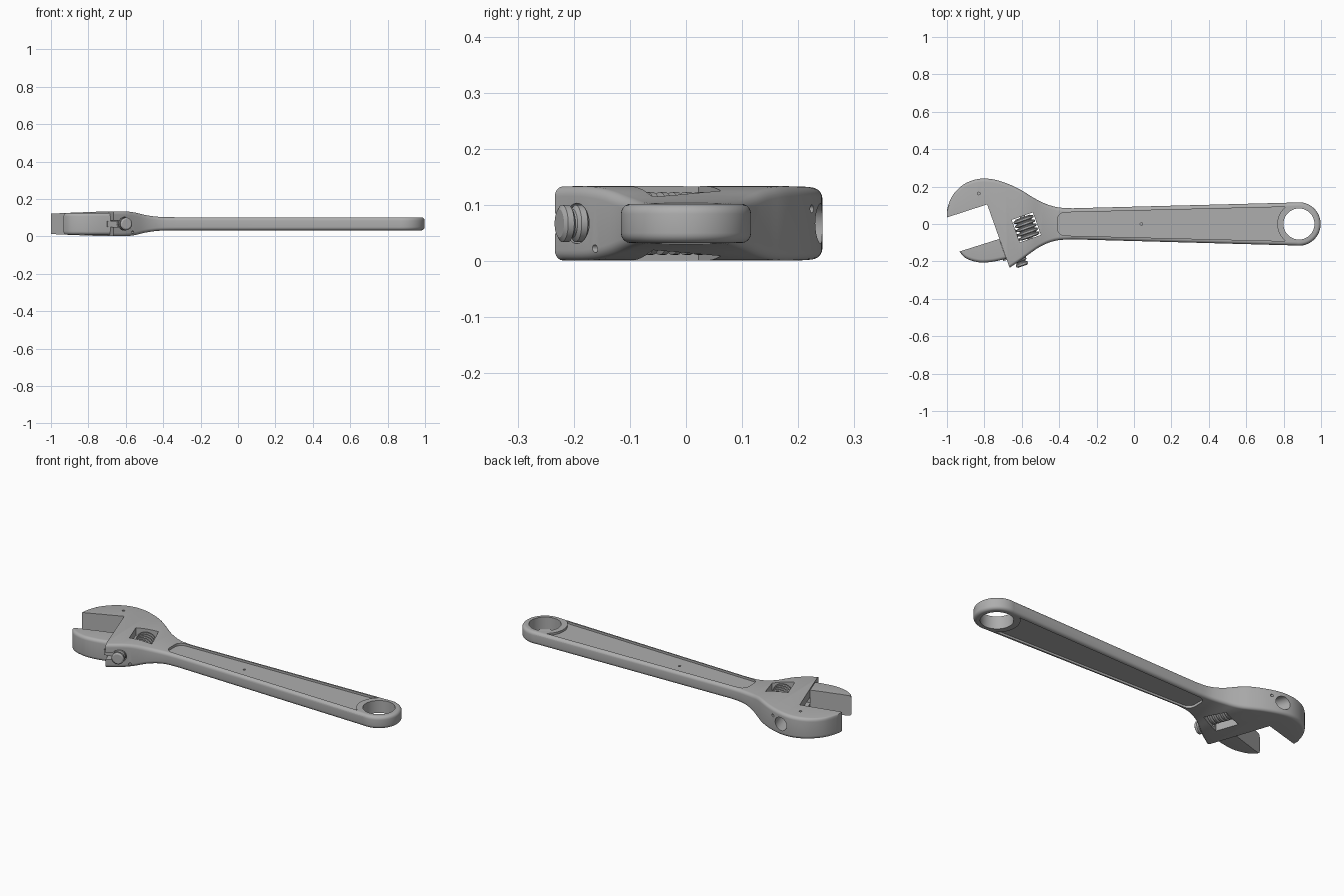
import bpy, bmesh, math
from mathutils import Vector, Matrix

if "Cube" in bpy.data.objects:
    bpy.data.objects.remove(bpy.data.objects["Cube"])

steel = bpy.data.materials.new("steel_grey")
steel.use_nodes = True
GREY = (0.42, 0.42, 0.42, 1)
steel.diffuse_color = GREY
steel.node_tree.nodes["Principled BSDF"].inputs["Base Color"].default_value = GREY

MID = 0.067                                   # height of the middle plane
THROAT = Vector((-0.785, 0.105))              # inner corner of the fixed jaw
TILT = math.radians(19.5)
SLIDE = Vector((math.sin(TILT), -math.cos(TILT)))   # direction the jaw slides
INTO = Vector((math.cos(TILT), math.sin(TILT)))     # from slide edge into head


def local(u, v):
    return THROAT + SLIDE * u + INTO * v


def finish(name, bm):
    bmesh.ops.recalc_face_normals(bm, faces=bm.faces)
    mesh = bpy.data.meshes.new(name)
    bm.to_mesh(mesh)
    bm.free()
    mesh.materials.append(steel)
    obj = bpy.data.objects.new(name, mesh)
    bpy.context.collection.objects.link(obj)
    return obj


def skin(name, loops):
    """Bridge equal closed loops of points and cap both ends."""
    bm = bmesh.new()
    rings = [[bm.verts.new(p) for p in loop] for loop in loops]
    n = len(rings[0])
    for a, b in zip(rings, rings[1:]):
        for i in range(n):
            bm.faces.new((a[i], a[(i + 1) % n], b[(i + 1) % n], b[i]))
    bm.faces.new(rings[0])
    bm.faces.new(rings[-1])
    return finish(name, bm)


def prism(name, outline, low, high):
    return skin(name, [[(p[0], p[1], z) for p in outline] for z in (low, high)])


def lathe(name, profile, centre, axis, sides=48):
    """Revolve (radius, distance) pairs about an axis."""
    place = Matrix.Translation(centre) @ axis.to_track_quat('Z', 'Y').to_matrix().to_4x4()
    turn = [math.tau * i / sides for i in range(sides)]
    return skin(name, [[place @ Vector((r * math.cos(t), r * math.sin(t), d)) for t in turn]
                       for r, d in profile])


def smooth_path(stations, steps=4):
    """Catmull-Rom through the stations."""
    pts = [Vector(s) for s in stations]
    pts = [pts[0] * 2 - pts[1]] + pts + [pts[-1] * 2 - pts[-2]]
    out = []
    for a, b, c, d in zip(pts, pts[1:], pts[2:], pts[3:]):
        for k in range(steps):
            t = k / steps
            out.append(b + (c - a) * (t / 2) + (a * 2 - b * 5 + c * 4 - d) * (t * t / 2)
                       + (b * 3 - a - c * 3 + d) * (t ** 3 / 2))
    return out + [pts[-2]]


def rounded_loft(name, stations, r=0.018, segs=5):
    """Rounded rectangular sections given as (x, top y, bottom y, half thickness)."""
    loops = []
    for x, top, bottom, half in stations:
        loop = []
        for q in range(4):
            cy = top - r if q in (0, 3) else bottom + r
            cz = MID + (half - r if q < 2 else r - half)
            for k in range(segs + 1):
                t = math.pi / 2 * (q + k / segs)
                loop.append((x, cy + r * math.cos(t), cz + r * math.sin(t)))
        loops.append(loop)
    return skin(name, loops)


def combine(obj, other, operation='DIFFERENCE'):
    mod = obj.modifiers.new("combine", 'BOOLEAN')
    mod.operation, mod.object, mod.solver = operation, other, 'EXACT'
    bpy.context.view_layer.objects.active = obj
    bpy.ops.object.modifier_apply(modifier=mod.name)
    bpy.data.objects.remove(other)


def at(u, v, z=MID):
    p = local(u, v)
    return Vector((p.x, p.y, z))


def block(name, u0, u1, v0, v1, low, high):
    return prism(name, [local(u0, v0), local(u1, v0), local(u1, v1), local(u0, v1)], low, high)


UP = Vector((0, 0, 1))
ALONG = Vector((SLIDE.x, SLIDE.y, 0))

# Body: head, neck and tapered handle in one loft
head = [(-1.0, .075, -.32, .054), (-.988, .115, -.32, .055), (-.97, .152, -.32, .056),
        (-.94, .188, -.32, .057), (-.90, .218, -.32, .059), (-.85, .237, -.32, .061),
        (-.80, .243, -.32, .063), (-.74, .236, -.285, .065), (-.667, .212, -.235, .066),
        (-.60, .179, -.190, .066), (-.55, .148, -.153, .060), (-.50, .120, -.120, .048),
        (-.45, .100, -.098, .040), (-.40, .088, -.086, .036), (-.33, .084, -.082, .035)]
body = rounded_loft("wrench_body", smooth_path(head) + [Vector((.87, .115, -.115, .035))])

# Rounded hanging end
RING = Vector((.882, 0, MID))
R = .018
corner = [(.116 - R + R * math.cos(t), (.035 - R) + R * math.sin(t))
          for t in (math.pi / 2 * k / 5 for k in range(6))]
edge = [(r, -d) for r, d in reversed(corner)] + corner
combine(body, lathe("end", edge, RING, UP, 96), 'UNION')
combine(body, lathe("hole", [(.083, -.1), (.083, .1)], RING, UP, 64))

# Jaw opening
combine(body, prism("opening", [THROAT, local(.6, 0), (-1.2, -.7), (-1.2, -.03)], -.1, .3))

# Sunken panel on both faces of the handle
bow = [(RING.x + .116 * math.cos(t), .116 * math.sin(t))
       for t in (math.radians(128 + 104 * k / 16) for k in range(17))]
nose = [(-.37 + .04 * math.cos(t), math.copysign(.022, math.sin(t)) + .04 * math.sin(t))
        for t in (math.radians(268 - 176 * k / 11) for k in range(12))]
panel = bow + nose
for low, high in ((MID + .023, .2), (-.1, MID - .023)):
    combine(body, prism("panel", panel, low, high))

# Bore, slide slot and worm window
BORE, WORM = .068, .156
combine(body, lathe("bore", [(.036, -.4), (.036, .3)], at(.2, BORE), ALONG))
combine(body, block("slot", .02, .5, -.05, BORE, MID - .018, MID + .018))
combine(body, block("window", .122, .25, WORM - .06, WORM + .06, -.1, .3))

# Small pin holes
for x, y in ((-.83, .163), (.04, 0)):
    combine(body, lathe("pin_hole", [(.007, 0), (.007, .1)], Vector((x, y, MID + .01)), UP, 16))
for u, z in ((-.08, .093), (.30, .022)):
    combine(body, lathe("pin_hole", [(.007, -.06), (.007, .06)], at(u, .12, z), ALONG, 16))

# Movable jaw
jaw_back = [(-.933, .05, -.147, .056), (-.91, .05, -.175, .057), (-.88, .05, -.192, .058),
            (-.84, .05, -.203, .058), (-.80, .05, -.206, .059), (-.74, .05, -.199, .059),
            (-.65, .05, -.178, .059)]
jaw = rounded_loft("movable_jaw", smooth_path(jaw_back))
combine(jaw, prism("trim", [(-1.1, -.2), local(.196, -.001), local(.6, -.001),
                            (0, -.5), (0, .4), (-1.1, .4)], -.1, .3))
web = block("jaw_web", .205, .315, -.02, BORE, MID - .016, MID + .016)


# Toothed rack and worm screw
def toothed(name, outer, inner, start, end, teeth, offset):
    pitch = (end - start) / teeth
    profile = []
    for i in range(teeth):
        s = start + i * pitch
        profile += [(inner, s), (inner, s + pitch * .15), (outer, s + pitch * .35),
                    (outer, s + pitch * .8)]
    profile.append((inner, end))
    return lathe(name, profile, at(0, offset), ALONG)


rack = toothed("jaw_rack", .033, .025, .17, .375, 8, BORE)
worm = toothed("adjusting_worm", .056, .042, .128, .245, 5, WORM)
pin = lathe("worm_pin", [(.014, .10), (.014, .27)], at(0, WORM), ALONG, 24)

# Smooth shading with crisp edges
bpy.ops.object.select_all(action='DESELECT')
for part in (body, jaw, web, rack, worm, pin):
    part.select_set(True)
bpy.context.view_layer.objects.active = body
bpy.ops.object.shade_smooth_by_angle(angle=math.radians(30))
